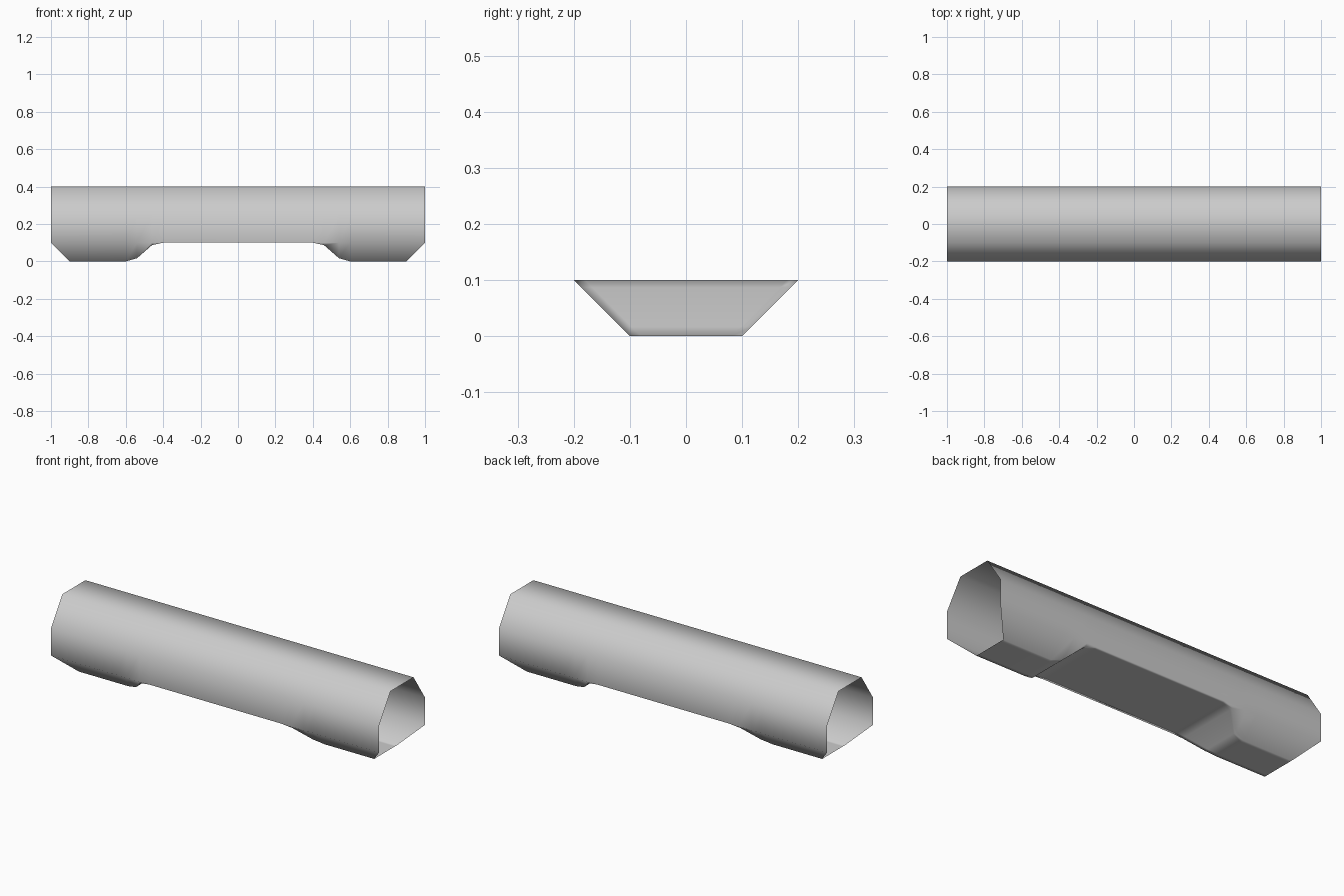
import bpy
import bmesh

cube = bpy.data.objects.get("Cube")
if cube:
    bpy.data.objects.remove(cube, do_unlink=True)

# Plain grey shell material
grey = bpy.data.materials.new("plain_grey")
grey.use_nodes = True
colour = (0.6, 0.6, 0.6, 1)
grey.diffuse_color = colour
grey.node_tree.nodes["Principled BSDF"].inputs["Base Color"].default_value = colour

# Underside path as (x, height), from the middle recess to the end rim
half_path = [(0.4, 0.1), (0.46, 0.087), (0.54, 0.017), (0.6, 0.0), (0.9, 0.0)]
path = [(-x, z) for x, z in reversed(half_path)] + half_path


def section(x, z):
    """Closed eight-sided section whose floor lies at height z."""
    end_x = x / 0.9 if abs(x) == 0.9 else x      # the lower rim is cut back
    rim = 0.1 + z
    half = [(end_x, 0.1, 0.4), (end_x, 0.2, 0.25), (end_x, 0.2, 0.1),
            (x, rim, z), (x, rim - 0.02, z)]
    return half + [(px, -py, pz) for px, py, pz in reversed(half)]


# Open tube skinned through the sections
bm = bmesh.new()
rings = [[bm.verts.new(p) for p in section(x, z)] for x, z in path]
for a, b in zip(rings, rings[1:]):
    for i in range(len(a)):
        j = (i + 1) % len(a)
        bm.faces.new((a[i], b[i], b[j], a[j]))
bmesh.ops.remove_doubles(bm, verts=bm.verts, dist=0.0005)
bmesh.ops.recalc_face_normals(bm, faces=bm.faces)

# Make sure the normals of the open shell point outwards
top = max(bm.faces, key=lambda f: f.calc_center_median().z)
if top.normal.z < 0:
    bmesh.ops.reverse_faces(bm, faces=bm.faces)
for face in bm.faces:
    face.smooth = True

mesh = bpy.data.meshes.new("tube_shell")
bm.to_mesh(mesh)
bm.free()
mesh.materials.append(grey)
shell = bpy.data.objects.new("tube_shell", mesh)
bpy.context.collection.objects.link(shell)

# Keep the broad flats crisp while the corners blend softly
weighted = shell.modifiers.new("weighted_normals", "WEIGHTED_NORMAL")
weighted.mode = 'FACE_AREA'
weighted.weight = 50
